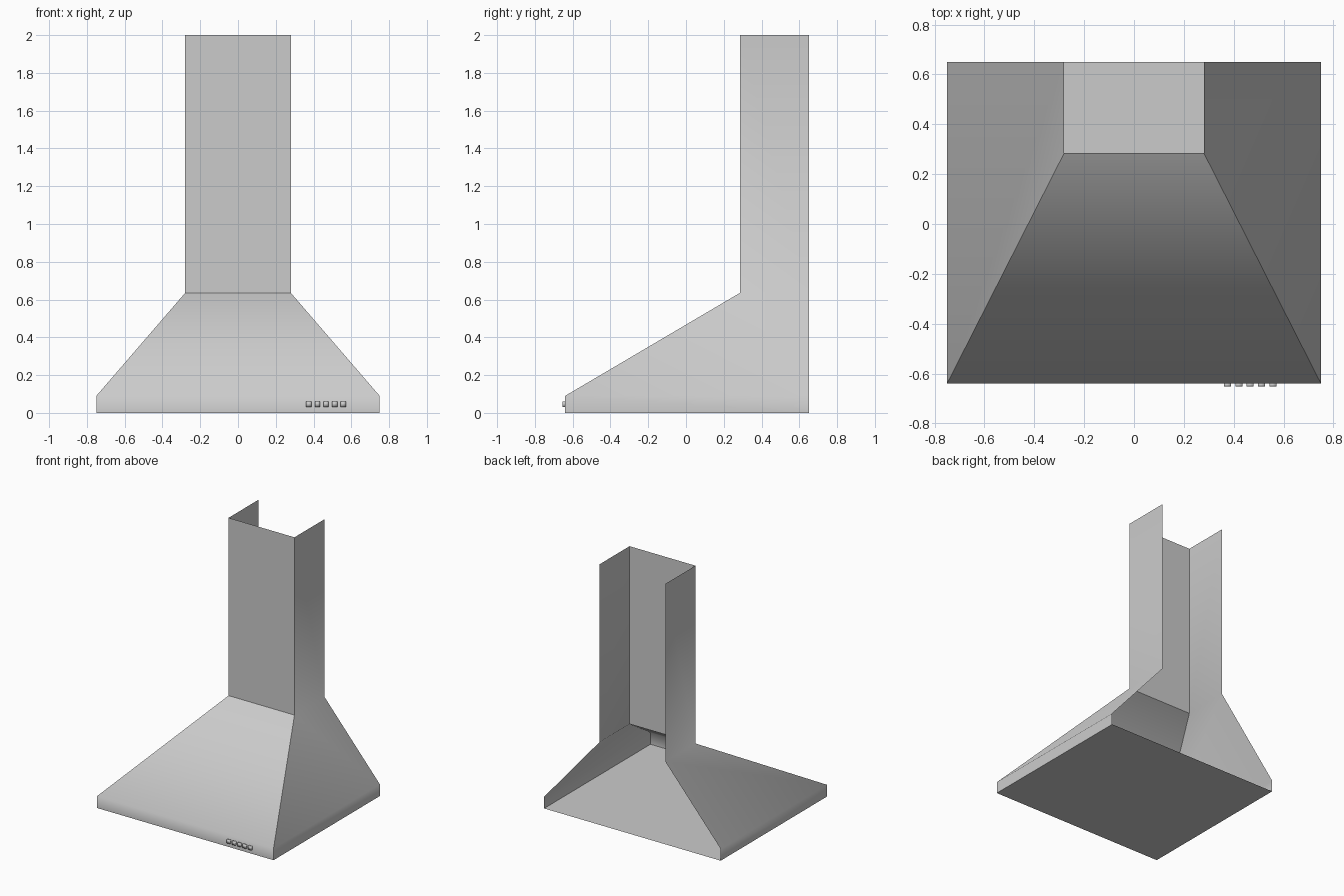
import bpy
import bmesh

cube = bpy.data.objects.get("Cube")
if cube:
    bpy.data.objects.remove(cube)

steel = bpy.data.materials.new("brushed steel grey")
steel.use_nodes = True
colour = (0.6, 0.6, 0.6, 1)
steel.diffuse_color = colour
steel.node_tree.nodes["Principled BSDF"].inputs["Base Color"].default_value = colour

BACK = 0.65
FRONT = -0.64
FLUE_TOP = 2.0
FLUE_BASE = 0.635
RIM_TOP = 0.09


def finish(name, bm):
    mesh = bpy.data.meshes.new(name)
    bm.to_mesh(mesh)
    bm.free()
    mesh.materials.append(steel)
    obj = bpy.data.objects.new(name, mesh)
    bpy.context.collection.objects.link(obj)
    return obj


# Flue, sloped canopy and rim: one thin sheet, open at the back and top
bm = bmesh.new()
levels = [(0.28, 0.285, FLUE_TOP), (0.28, 0.285, FLUE_BASE),
          (0.75, FRONT, RIM_TOP), (0.75, FRONT, 0)]
rows = []
for half, front, z in levels:
    outline = [(-half, BACK), (-half, front), (half, front), (half, BACK)]
    rows.append([bm.verts.new((x, y, z)) for x, y in outline])
for upper, lower in zip(rows, rows[1:]):
    for i in range(3):
        bm.faces.new((upper[i], lower[i], lower[i + 1], upper[i + 1])).smooth = True
    # Crisp front corners
    for i in (1, 2):
        bm.edges.get((upper[i], lower[i])).smooth = False
# Crisp fold where the flue meets the canopy front
bm.edges.get((rows[1][1], rows[1][2])).smooth = False
finish("hood_shell", bm)

# Flat underside panel
bm = bmesh.new()
bm.faces.new([bm.verts.new((x, y, 0)) for x, y in
              ((-0.75, BACK), (0.75, BACK), (0.75, FRONT), (-0.75, FRONT))])
finish("underside_panel", bm)

# Row of control buttons on the rim
for i in range(5):
    bm = bmesh.new()
    bmesh.ops.create_cube(bm, size=1)
    bmesh.ops.scale(bm, vec=(0.028, 0.016, 0.028), verts=bm.verts)
    for face in bm.faces:
        face.smooth = True
    button = finish(f"control_button_{i + 1}", bm)
    button.location = (0.375 + i * 0.0455, FRONT - 0.005, 0.046)
